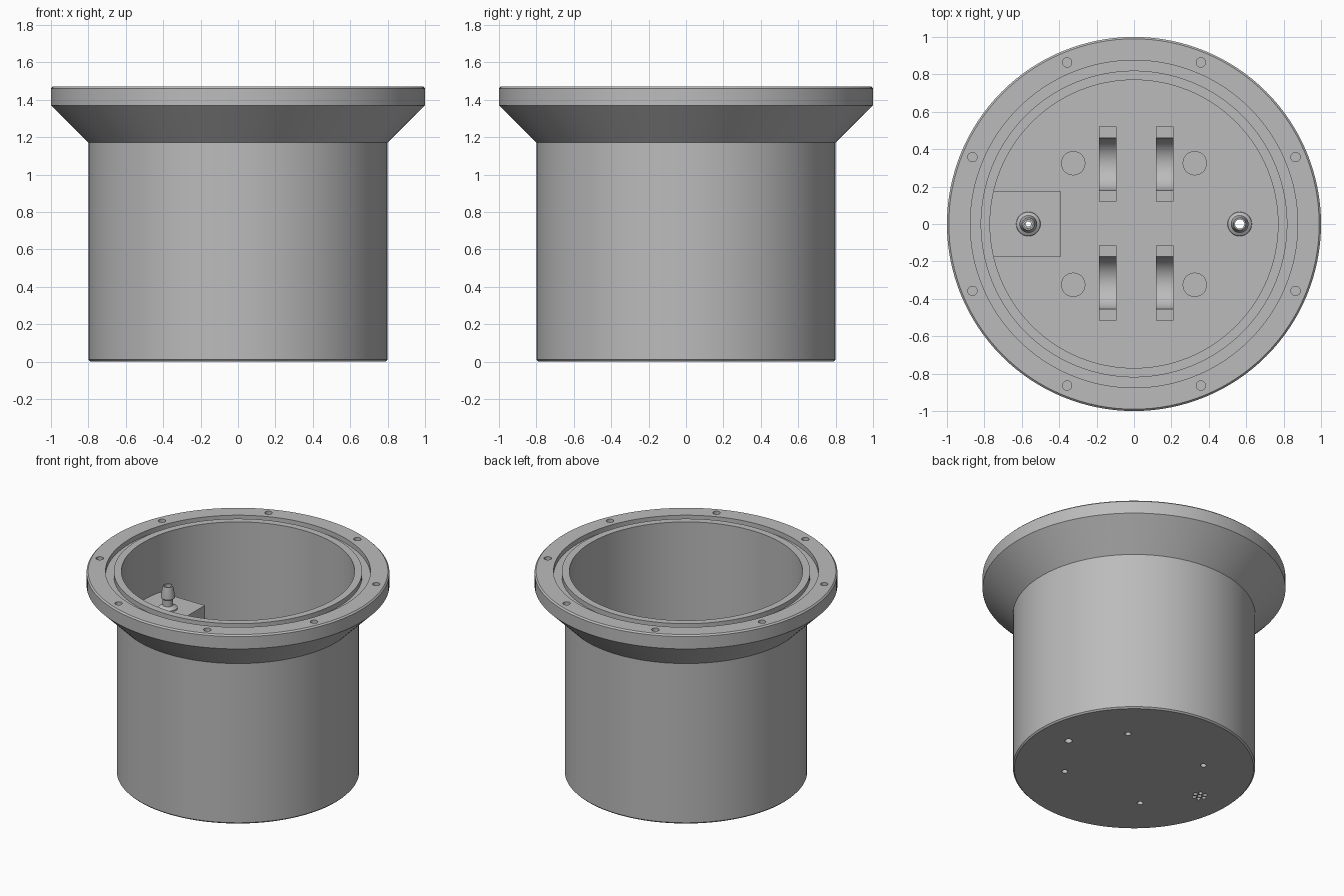
import bpy, bmesh
from math import sin, cos, pi, asin, radians
from mathutils import Vector, Matrix

cube = bpy.data.objects.get("Cube")
if cube:
    bpy.data.objects.remove(cube, do_unlink=True)

GREY = (0.5, 0.5, 0.5, 1.0)
grey = bpy.data.materials.new("grey_plastic")
grey.use_nodes = True
grey.diffuse_color = GREY
grey.node_tree.nodes["Principled BSDF"].inputs["Base Color"].default_value = GREY

HEIGHT, FLOOR, INNER = 1.47, 0.04, 0.77
BOX_TOP, PORT_X, BORE = 1.05, 0.565, 0.025


def finish(bm, name):
    bmesh.ops.remove_doubles(bm, verts=bm.verts, dist=1e-5)
    bmesh.ops.recalc_face_normals(bm, faces=bm.faces)
    mesh = bpy.data.meshes.new(name)
    bm.to_mesh(mesh)
    bm.free()
    mesh.materials.append(grey)
    obj = bpy.data.objects.new(name, mesh)
    bpy.context.collection.objects.link(obj)
    return obj


def lathe(name, profile, at=(0, 0, 0), steps=32):
    """Revolve a closed (radius, z) loop about a vertical axis."""
    bm = bmesh.new()
    vs = [bm.verts.new((r, 0, z)) for r, z in profile]
    es = [bm.edges.new((vs[i - 1], vs[i])) for i in range(len(vs))]
    bmesh.ops.spin(bm, geom=vs + es, axis=(0, 0, 1), cent=(0, 0, 0),
                   angle=2 * pi, steps=steps)
    bmesh.ops.remove_doubles(bm, verts=bm.verts, dist=1e-5)
    bmesh.ops.dissolve_degenerate(bm, edges=bm.edges, dist=1e-6)
    bmesh.ops.translate(bm, verts=bm.verts, vec=at)
    return finish(bm, name)


def prism(name, points, along):
    """Extrude a closed outline of 3D points."""
    bm = bmesh.new()
    face = bm.faces.new([bm.verts.new(p) for p in points])
    out = bmesh.ops.extrude_face_region(bm, geom=[face], use_keep_orig=True)
    moved = [g for g in out["geom"] if isinstance(g, bmesh.types.BMVert)]
    bmesh.ops.translate(bm, verts=moved, vec=along)
    return finish(bm, name)


def drill(target, holes):
    """Cut vertical holes given as (x, y, radius, bottom, top)."""
    bm = bmesh.new()
    for x, y, r, lo, hi in holes:
        bmesh.ops.create_cone(bm, cap_ends=True, segments=24, radius1=r, radius2=r,
                              depth=hi - lo,
                              matrix=Matrix.Translation((x, y, (lo + hi) / 2)))
    cutter = finish(bm, "hole_cutter")
    cutter.hide_render = True
    mod = target.modifiers.new("holes", 'BOOLEAN')
    mod.operation, mod.solver, mod.object = 'DIFFERENCE', 'EXACT', cutter
    bpy.context.view_layer.objects.active = target
    bpy.ops.object.modifier_apply(modifier=mod.name)
    bpy.data.objects.remove(cutter, do_unlink=True)


def smooth(obj):
    bpy.ops.object.select_all(action='DESELECT')
    obj.select_set(True)
    bpy.context.view_layer.objects.active = obj
    bpy.ops.object.shade_smooth_by_angle(angle=radians(30))


# Flanged vessel with a seal groove in the rim
c = 0.01
groove = HEIGHT - 0.035
vessel = lathe("vessel", [
    (0, 0), (0.8 - c, 0), (0.8, c), (0.8, 1.17), (1, 1.37), (1, HEIGHT - c),
    (1 - c, HEIGHT), (0.875, HEIGHT), (0.875, groove), (0.82, groove),
    (0.82, HEIGHT), (INNER, HEIGHT), (INNER, FLOOR), (0, FLOOR)], steps=128)

# Flange bolt holes, drain port, screw holes and strainer holes
posts = [(sx * 0.325, sy * 0.325) for sx in (-1, 1) for sy in (-1, 1)]
holes = []
for i in range(8):
    a = (i + 0.5) * pi / 4
    holes.append((0.935 * cos(a), 0.935 * sin(a), 0.025, HEIGHT - 0.08, HEIGHT + 0.1))
holes.append((PORT_X, 0, BORE, -0.1, FLOOR + 0.1))
holes += [(x, y, 0.02, -0.1, FLOOR + 0.1) for x, y in posts]
holes.append((-PORT_X, 0, 0.014, -0.1, FLOOR + 0.1))
for i in range(6):
    a = i * pi / 3
    holes.append((-PORT_X + 0.037 * cos(a), 0.037 * sin(a), 0.014, -0.1, FLOOR + 0.1))
drill(vessel, holes)
smooth(vessel)

# Strainer housing, fitted to the curved wall
half, reach = 0.175, INNER + 0.005
span = asin(half / reach)
outline = [Vector((-0.39, -half, FLOOR)), Vector((-0.39, half, FLOOR))]
for i in range(13):
    a = span * (1 - i / 6)
    outline.append(Vector((-reach * cos(a), reach * sin(a), FLOOR)))
housing = prism("strainer_housing", outline, (0, 0, BOX_TOP - FLOOR))
drill(housing, [(-PORT_X, 0, BORE, FLOOR - 0.1, BOX_TOP + 0.1)])
smooth(housing)

# Barbed hose fittings
barb = [(BORE, 0), (0.065, 0), (0.063, 0.008), (0.035, 0.025), (0.035, 0.07),
        (0.047, 0.08), (0.047, 0.095), (0.033, 0.165), (BORE, 0.165)]
smooth(lathe("right_hose_barb", barb, (-PORT_X, 0, BOX_TOP)))
smooth(lathe("left_hose_barb", barb, (PORT_X, 0, FLOOR)))

# Screw posts with blind holes underneath
for x, y in posts:
    smooth(lathe("screw_post", [(0.02, 0), (0.065, 0), (0.065, 0.15), (0, 0.15),
                                (0, 0.12), (0.02, 0.12)], (x, y, FLOOR)))

# Cradles with a half-round seat
top, seat, wide = FLOOR + 0.2, 0.14, 0.095
for cx in (-0.14, 0.165):
    for cy in (-0.315, 0.32):
        x = cx - wide / 2
        side = [(x, cy + 0.2, FLOOR), (x, cy + 0.2, top)]
        for i in range(25):
            a = pi * i / 24
            side.append((x, cy + seat * cos(a), top - seat * sin(a)))
        side += [(x, cy - 0.2, top), (x, cy - 0.2, FLOOR)]
        smooth(prism("cradle", side, (wide, 0, 0)))
